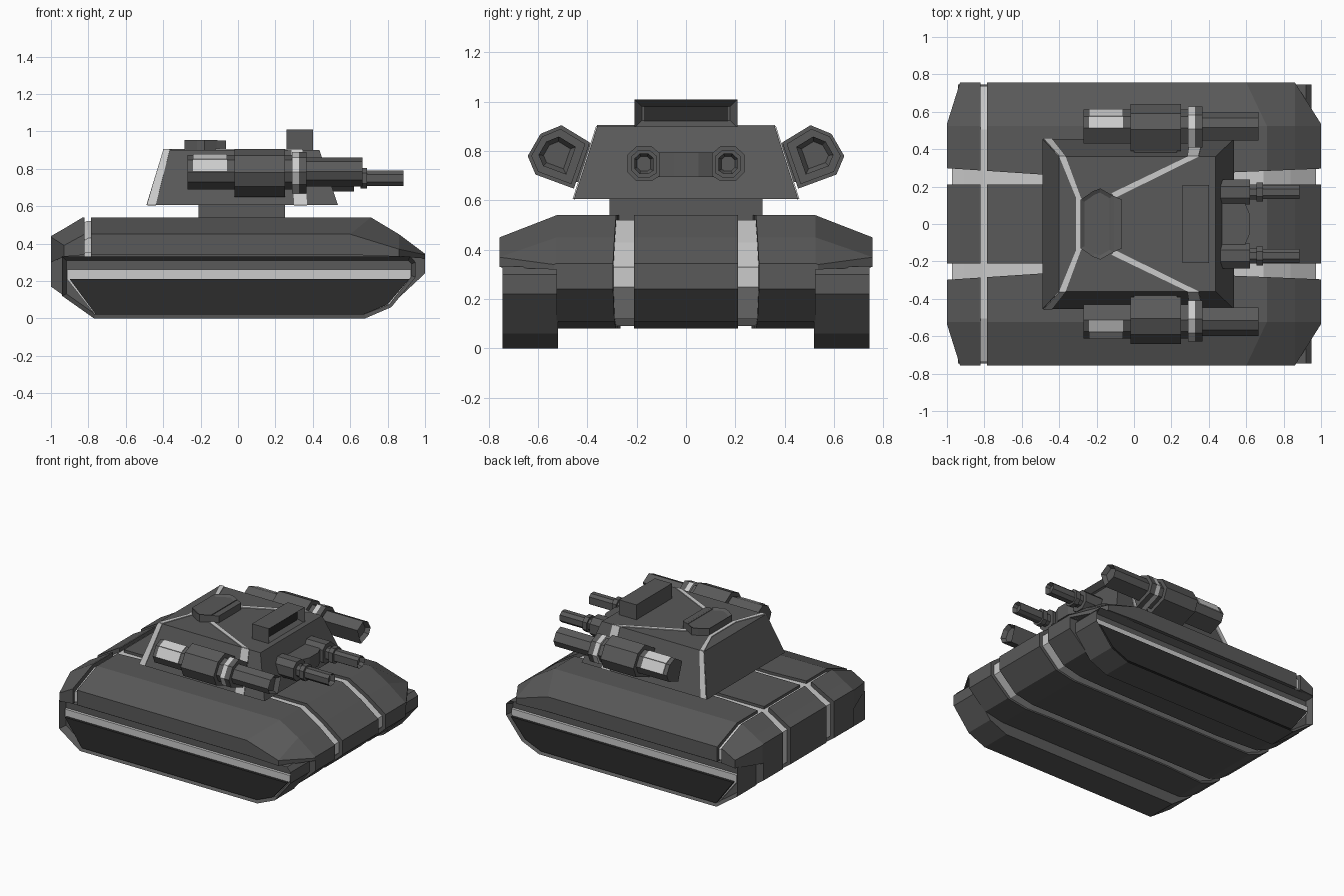
import bpy, bmesh
from mathutils import Vector

if "Cube" in bpy.data.objects:
    bpy.data.objects.remove(bpy.data.objects["Cube"])

def mat(name, v):
    m = bpy.data.materials.new(name)
    m.diffuse_color = (v, v, v, 1)
    m.use_nodes = True
    m.node_tree.nodes["Principled BSDF"].inputs["Base Color"].default_value = m.diffuse_color
    return m

BODY, LIGHT, BLACK = mat("dark_grey", .1), mat("light_grey", .55), mat("black", .025)

def finish(bm, name, m):
    bmesh.ops.recalc_face_normals(bm, faces=bm.faces)
    me = bpy.data.meshes.new(name)
    bm.to_mesh(me)
    bm.free()
    ob = bpy.data.objects.new(name, me)
    bpy.context.collection.objects.link(ob)
    me.materials.append(m)
    return ob

def skin(name, rings, m, inset=None):
    """Skin closed rings; inset = (axis direction, thickness, depth) recesses one end."""
    bm = bmesh.new()
    vs = [[bm.verts.new(p) for p in r] for r in rings]
    n = len(vs[0])
    for a, b in zip(vs, vs[1:]):
        for i in range(n):
            bm.faces.new((a[i], a[(i + 1) % n], b[(i + 1) % n], b[i]))
    bm.faces.new(vs[0])
    bm.faces.new(vs[-1])
    if inset:
        bmesh.ops.recalc_face_normals(bm, faces=bm.faces)
        d = Vector(inset[0])
        f = max(bm.faces, key=lambda f: f.normal.dot(d) * 10 + f.calc_center_median().dot(d))
        bmesh.ops.inset_individual(bm, faces=[f], thickness=inset[1], depth=inset[2], use_even_offset=True)
    return finish(bm, name, m)

def prism(name, prof, axis, a, b, m, inset=None):
    def pt(p, h):
        return {'x': (h, *p), 'y': (p[0], h, p[1]), 'z': (*p, h)}[axis]
    return skin(name, [[pt(p, h) for p in prof] for h in (a, b)], m, inset)

def rect(x0, x1, y0, y1):
    return [(x0, y0), (x1, y0), (x1, y1), (x0, y1)]

def strip(name, quads):
    bm = bmesh.new()
    for q in quads:
        bm.faces.new([bm.verts.new(p) for p in q])
    ob = finish(bm, name, LIGHT)
    mod = ob.modifiers.new("thick", 'SOLIDIFY')
    mod.thickness, mod.offset = .01, 0

# Hull with sloping fenders: inner x, outer x, deck z, half width, shoulder z, fender z, belly z
STATIONS = [(-1, -1, .44, .535, .435, .30, .17),
            (-.93, -.93, .48, .757, .39, .33, .12),
            (-.83, -.82, .54, .757, .45, .34, .08),
            (.71, .60, .54, .757, .45, .34, .08),
            (.86, .86, .45, .757, .37, .33, .11),
            (1, 1, .345, .535, .34, .32, .24)]

def hull(name, m, g=0):
    rings = []
    for xi, xo, zt, w, zs, zc, zb in STATIONS:
        xi, xo = xi * (1 - g * 1.3), xo * (1 - g * 1.3)
        half = [(xi, .525 - g, zt - g), (xo, w - g, zs - g), (xo, w - g, zc + g / 2),
                (xi, .525 - g, zc + g / 2), (xi, .525 - g, zb + g / 2)]
        rings.append(half + [(x, -y, z) for x, y, z in reversed(half)])
    return skin(name, rings, m)

armour = hull("hull_armour", BODY)
hull("hull_groove_core", LIGHT, .02)
cutters = [prism("cross_groove_cutter", rect(-.82, -.785, -1, 1), 'z', .3, .7, LIGHT)]
for s in (1, -1):
    plan = [(-1.1, .21), (1.1, .21), (1.1, .30), (.5, .275), (-.5, .265), (-1.1, .305)]
    cutters.append(prism("long_groove_cutter", [(x, s * y) for x, y in plan], 'z', -.1, .7, LIGHT))
for c in cutters:
    c.hide_render = True
    c.hide_viewport = True
    c.display_type = 'WIRE'
    mod = armour.modifiers.new("groove", 'BOOLEAN')
    mod.operation, mod.object, mod.solver = 'DIFFERENCE', c, 'EXACT'

# Track units: recessed side, light upper strip, black panel
TRACK = [(-.94, .332), (-.94, .12), (-.77, 0), (.68, 0), (.82, .06), (.95, .22), (.95, .30), (.92, .332)]
STRIP = [(-.915, .26), (-.915, .21), (-.765, .02), (.67, .02), (.81, .075), (.925, .22), (.925, .26)]
PANEL = [(-.90, .21), (-.76, .02), (.67, .02), (.80, .075), (.915, .21)]
for s in (1, -1):
    prism("track_unit", TRACK, 'y', s * .52, s * .745, BODY, ((0, s, 0), .022, -.05))
    prism("track_strip", STRIP, 'y', s * .6, s * .715, LIGHT)
    prism("track_panel", PANEL, 'y', s * .6, s * .735, BLACK)

# Turret
prism("turret_collar", rect(-.21, .25, -.31, .31), 'z', .52, .62, BODY)
skin("turret", [[(x, y, .605) for x, y in rect(-.49, .535, -.455, .455)],
                [(x, y, .90) for x, y in rect(-.40, .435, -.36, .36)]], BODY)
for s in (1, -1):
    b, t = (s * .455, .605), (s * .36, .90)
    strip("turret_stripe", [
        [(-.485, *b), (-.44, *b), (-.365, *t), (-.40, *t)],
        [(-.40, *t), (-.365, *t), (-.28, s * .13, .9), (-.31, s * .14, .9)],
        [(.30, *b), (.37, *b), (.345, *t), (.285, *t)],
        [(.285, *t), (.345, *t), (-.10, s * .14, .9), (-.12, s * .165, .9)]])
strip("hatch_stripe", [[(x, -.14, .9), (x + .03, -.14, .9), (x + .03, .14, .9), (x, .14, .9)]
                       for x in (-.31, -.135)])

# Hatch and sight box
HATCH = [(-.285, -.13), (-.19, -.19), (-.07, -.14), (-.07, .14), (-.19, .19), (-.285, .13)]
HATCH = [(-.285, -.13), (-.22, -.175), (-.18, -.19), (-.11, -.15), (-.11, .15),
         (-.18, .19), (-.22, .175), (-.285, .13)]
prism("hatch", HATCH, 'z', .895, .953, BODY, ((0, 0, 1), .02, -.012))
prism("hatch_front_step", [(-.12, -.155), (-.065, -.13), (-.065, .13), (-.12, .155)], 'z', .895, .95, BODY)
prism("sight_box", rect(-.208, .208, .895, 1.01), 'x', .26, .40, BODY, ((1, 0, 0), .03, -.04))
prism("sight_lens", rect(-.17, .17, .92, .98), 'x', .3, .364, BLACK)

def gun(name, prof, s, stages, hollow):
    cy = sum(p[0] for p in prof) / len(prof)
    cz = sum(p[1] for p in prof) / len(prof)
    for i, (a, b, k, m) in enumerate(stages):
        ring = [(s * (cy + (y - cy) * k), cz + (z - cz) * k) for y, z in prof]
        ins = ((1, 0, 0), hollow, -.03) if i == len(stages) - 1 else None
        prism(name, ring, 'x', a, b, m, ins)
    return cy, cz

# Side cannons on brackets, with light windows at the rear
CASE = [(.39, .835), (.505, .905), (.59, .87), (.642, .78), (.61, .705), (.455, .648)]
for s in (1, -1):
    cy, cz = gun("side_cannon", CASE, s, [
        (-.27, -.02, .72, BODY), (-.02, .25, 1, BODY), (.25, .29, .72, BODY),
        (.29, .325, .87, LIGHT), (.325, .365, .87, BODY), (.365, .665, .6, BODY)], .018)
    win = [(s * (cy + (y - cy) * .72), cz + (z - cz) * .72) for y, z in CASE[1:4]]
    strip("cannon_window", [[(-.24, *p), (-.06, *p), (-.06, *q), (-.24, *q)]
                            for p, q in zip(win, win[1:])])
    prism("cannon_bracket", [(s * y, z) for y, z in [(.36, .82), (.40, .835), (.465, .68), (.42, .67)]],
          'x', 0, .23, BODY)

# Twin front guns and mantlet
NOSE = [(.105, .79), (.14, .82), (.20, .82), (.238, .785), (.238, .715), (.20, .678), (.14, .678), (.105, .70)]
for s in (1, -1):
    gun("front_gun", NOSE, s, [(.44, .62, 1, BODY), (.62, .655, .6, BODY),
                               (.655, .69, .78, BODY), (.69, .885, .58, BODY)], .012)
prism("mantlet", [(.44, -.12), (.59, -.12), (.62, -.05), (.62, .05), (.59, .12), (.44, .12)],
      'z', .695, .795, BODY)
